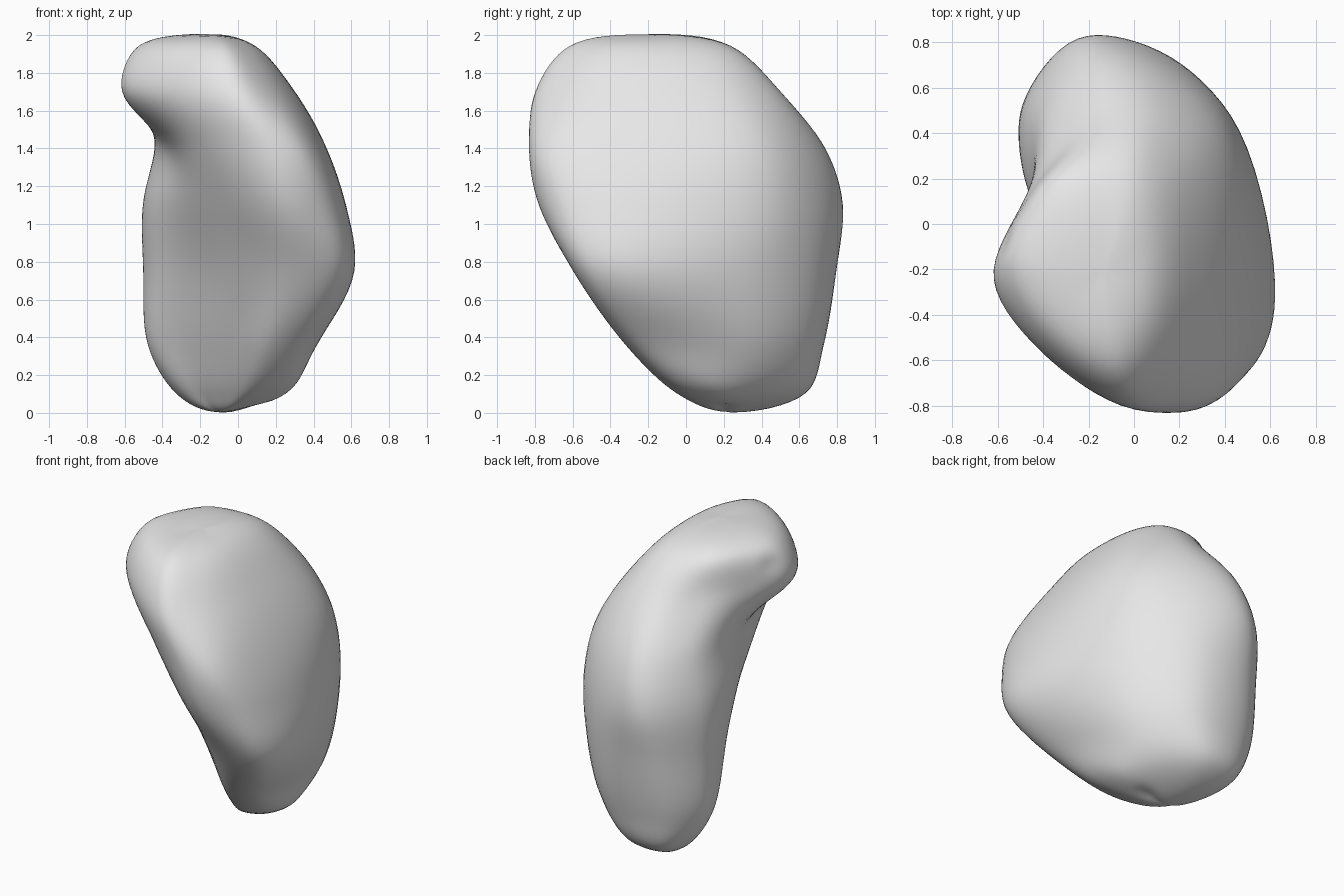
import bpy
import bmesh
import math
from mathutils import Vector

default_cube = bpy.data.objects.get("Cube")
if default_cube:
    bpy.data.objects.remove(default_cube, do_unlink=True)

STEPS = 8

# Cross-sections by height: front, front right, right, back right, back,
# back left, left lobe, lobe front, hollow, front left
SECTIONS = {
    .1: [(.05, -.05), (.2, .0), (.26, .17), (.17, .4), (-.03, .62),
         (-.26, .61), (-.33, .47), (-.29, .3), (-.18, .18), (-.06, .04)],
    .35: [(.15, -.31), (.34, -.27), (.41, -.04), (.36, .4), (.08, .7),
          (-.31, .69), (-.47, .5), (-.45, .33), (-.28, .15), (-.06, -.12)],
    .75: [(.28, -.59), (.53, -.56), (.62, -.33), (.46, .4), (.12, .75),
          (-.28, .77), (-.49, .52), (-.47, .26), (-.3, 0), (0, -.4)],
    1.1: [(.22, -.78), (.47, -.69), (.57, -.33), (.45, .43), (.1, .76),
          (-.24, .82), (-.48, .53), (-.49, .23), (-.36, -.09), (-.15, -.47)],
    1.4: [(.13, -.83), (.35, -.76), (.46, -.32), (.4, .38), (.1, .67),
          (-.18, .73), (-.4, .5), (-.44, .2), (-.37, -.15), (-.23, -.58)],
    1.7: [(0, -.8), (.18, -.66), (.29, -.3), (.25, .26), (.05, .48),
          (-.15, .48), (-.33, .32), (-.48, .11), (-.62, -.25), (-.36, -.61)],
    1.94: [(-.08, -.62), (.04, -.47), (.09, -.25), (.06, .08), (-.02, .21),
           (-.15, .24), (-.33, .2), (-.46, .04), (-.53, -.18), (-.36, -.46)],
}
BOTTOM_POLE = Vector((-.1, .22, 0))
TOP_POLE = Vector((-.13, -.2, 2))


def spline_point(points, t):
    """Smooth curve from the second to the third of four points, spaced by distance."""
    knots = [0]
    for a, b in zip(points, points[1:]):
        knots.append(knots[-1] + math.sqrt((b - a).length))
    t = knots[1] + (knots[2] - knots[1]) * t

    def blend(a, b, start, end):
        return a.lerp(b, (t - knots[start]) / (knots[end] - knots[start]))

    a, b, c = [blend(points[i], points[i + 1], i, i + 1) for i in range(3)]
    return blend(blend(a, b, 0, 2), blend(b, c, 1, 3), 1, 2)


def smooth_path(points):
    """Sample an open path whose first and last points are only guides."""
    path = []
    for k in range(len(points) - 3):
        path += [spline_point(points[k:k + 4], s / STEPS) for s in range(STEPS)]
    return path + [points[-2]]


def smooth_loop(points):
    """Sample a closed loop through the points."""
    return smooth_path([points[-1], *points, points[0], points[1]])[:-1]


def make_material(name, color):
    material = bpy.data.materials.new(name)
    material.use_nodes = True
    material.diffuse_color = color
    material.node_tree.nodes["Principled BSDF"].inputs["Base Color"].default_value = color
    return material


# Vertical ribs run smoothly over both poles
rings = [[Vector((x, y, z)) for x, y in outline] for z, outline in SECTIONS.items()]
ribs = []
for i in range(len(rings[0])):
    opposite = (i + len(rings[0]) // 2) % len(rings[0])
    ribs.append(smooth_path([rings[0][opposite], BOTTOM_POLE, *[r[i] for r in rings],
                             TOP_POLE, rings[-1][opposite]]))

# Skin the body between the ribs and close it at the poles
bm = bmesh.new()
levels = list(zip(*ribs))[1:-1]
rows = [[bm.verts.new(p) for p in smooth_loop(list(level))] for level in levels]
bottom, top = bm.verts.new(BOTTOM_POLE), bm.verts.new(TOP_POLE)
for i in range(len(rows[0])):
    j = (i + 1) % len(rows[0])
    bm.faces.new((bottom, rows[0][j], rows[0][i]))
    bm.faces.new((top, rows[-1][i], rows[-1][j]))
    for low, high in zip(rows, rows[1:]):
        bm.faces.new((low[i], low[j], high[j], high[i]))

# Small pinched dimples beside the beak and underneath
for centre, push, radius in (((-.57, -.09, 1.83), (.03, 0, -.01), .04),
                             ((.06, .2, .03), (0, 0, .03), .05)):
    for v in bm.verts:
        falloff = math.exp(-((v.co - Vector(centre)).length / radius) ** 2)
        v.co += Vector(push) * falloff

# Keep the base on the ground
lowest = min(v.co.z for v in bm.verts)
bmesh.ops.translate(bm, verts=bm.verts, vec=(0, 0, -lowest))
bmesh.ops.recalc_face_normals(bm, faces=bm.faces)

mesh = bpy.data.meshes.new("pebble_body")
bm.to_mesh(mesh)
bm.free()

# Relax the skin slightly
body = bpy.data.objects.new("pebble_body", mesh)
bpy.context.collection.objects.link(body)
relax = body.modifiers.new("relax", "SMOOTH")
relax.factor = .5
relax.iterations = 6
mesh.materials.append(make_material("light_grey", (.8, .8, .8, 1)))

bpy.ops.object.select_all(action="DESELECT")
body.select_set(True)
bpy.context.view_layer.objects.active = body
bpy.ops.object.shade_smooth()
